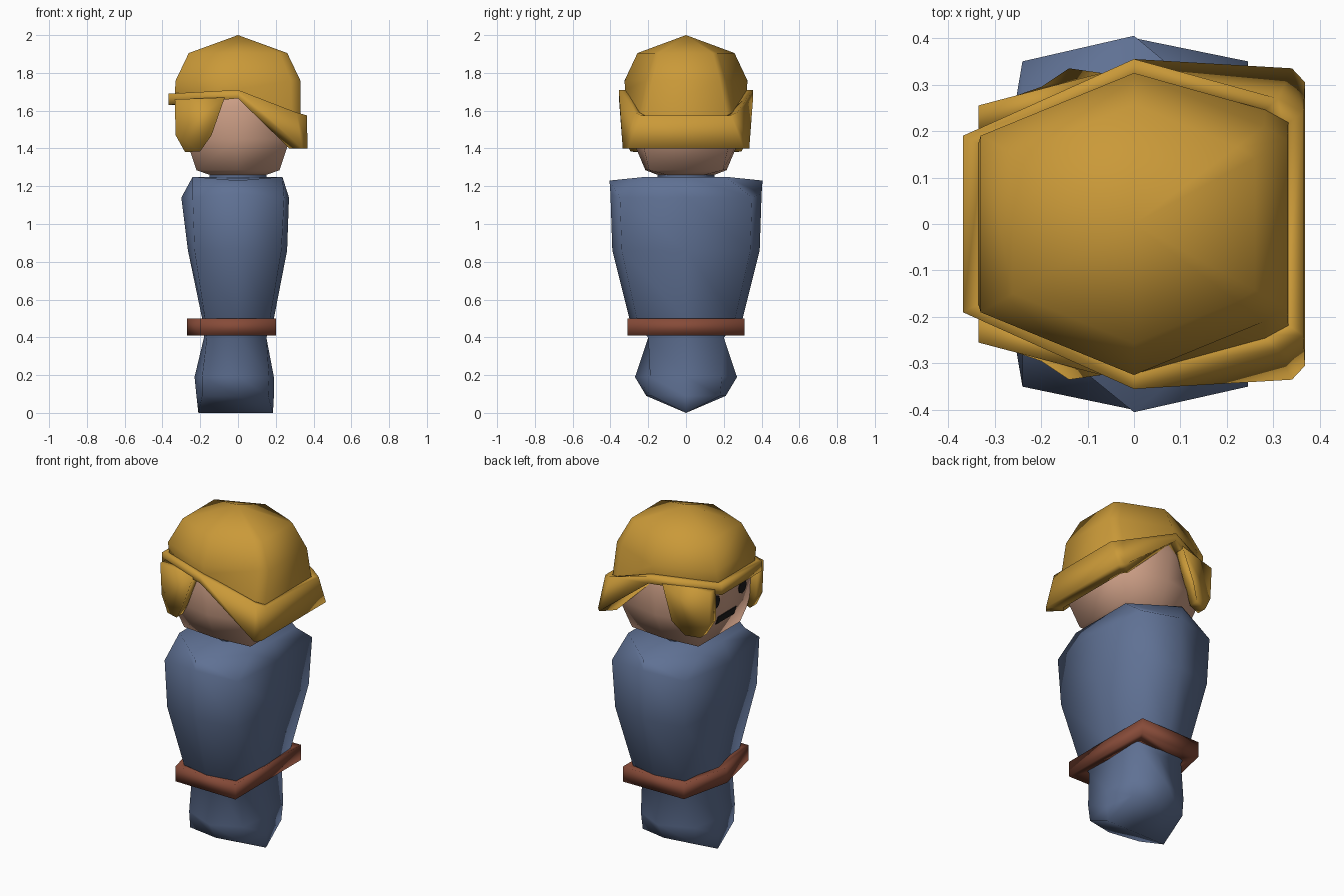
import bpy, bmesh, math

if "Cube" in bpy.data.objects:
    bpy.data.objects.remove(bpy.data.objects["Cube"])


def material(name, rgb):
    m = bpy.data.materials.new(name)
    m.use_nodes = True
    m.diffuse_color = (*rgb, 1)
    bsdf = next(n for n in m.node_tree.nodes if n.type == "BSDF_PRINCIPLED")
    bsdf.inputs["Base Color"].default_value = (*rgb, 1)
    bsdf.inputs["Roughness"].default_value = 0.9
    return m


BLUE = material("slate blue cloth", (0.115, 0.165, 0.295))
SKIN = material("skin", (0.6, 0.34, 0.235))
HAIR = material("golden hair", (0.59, 0.32, 0.04))
BELT = material("red brown leather", (0.24, 0.07, 0.04))
DARK = material("near black", (0.012, 0.011, 0.011))


def loft(name, rings, mat, caps=True, loop=False, angle=180):
    """Skin a list of equal-length rings; cap the ends or join last to first."""
    bm = bmesh.new()
    rows = [[bm.verts.new(p) for p in ring] for ring in rings]
    pairs = list(zip(rows, rows[1:]))
    if loop:
        pairs.append((rows[-1], rows[0]))
    for a, b in pairs:
        for i in range(len(a)):
            j = (i + 1) % len(a)
            bm.faces.new((a[i], a[j], b[j], b[i]))
    if caps and not loop:
        bm.faces.new(rows[0])
        bm.faces.new(rows[-1])
    bmesh.ops.remove_doubles(bm, verts=bm.verts, dist=0.0005)
    bmesh.ops.recalc_face_normals(bm, faces=bm.faces)
    mesh = bpy.data.meshes.new(name)
    bm.to_mesh(mesh)
    bm.free()
    mesh.materials.append(mat)
    ob = bpy.data.objects.new(name, mesh)
    bpy.context.collection.objects.link(ob)
    bpy.ops.object.select_all(action="DESELECT")
    ob.select_set(True)
    bpy.context.view_layer.objects.active = ob
    bpy.ops.object.shade_smooth_by_angle(angle=math.radians(angle))


def hexagon(a, b, c, z):
    """Six-sided ring: half width a, side points at y = b, corners at y = c."""
    return [(-a, -c, z), (0, -b, z), (a, -c, z), (a, c, z), (0, b, z), (-a, c, z)]


def mirrored(half):
    """Close a half outline running along -y by mirroring it to +y."""
    return half + [(x, -y, z) for x, y, z in reversed(half)]


# Body: eight-sided sections
def section(z, xl, xr, cl, cr, yc, ym, drop=0):
    return [(xl, 0, z), (cl, -yc, z), (0, -ym, z - drop), (cr, -yc, z),
            (xr, 0, z), (cr, yc, z), (0, ym, z - drop), (cl, yc, z)]


loft("body", [
    section(1.25, -.24, .235, -.24, .235, .21, .405, .02),
    section(1.14, -.30, .27, -.24, .245, .35, .40, -.02),
    section(.86, -.265, .26, -.23, .23, .34, .39),
    section(.5, -.19, .19, -.175, .17, .26, .30),
    section(.4, -.18, .14, -.165, .15, .2, .20),
    section(.19, -.23, .19, -.19, .165, .19, .27),
    section(.09, -.22, .19, -.19, .16, .18, .21),
    section(0, -.21, .185, -.21, .185, 0, 0),
], BLUE)
loft("neck", [hexagon(.15, .15, .09, 1.23), hexagon(.15, .15, .09, 1.28)], BLUE)

# Belt: square at the back, coming to a shallow point at the front
belt_plan = [(-.27, 0), (-.2, -.305), (.2, -.31)]
belt_rings = []
for scale, z in ((1, .5), (1, .41), (.65, .42), (.8, .49)):
    belt_rings.append(mirrored([(x * scale, y * scale, z) for x, y in belt_plan]))
loft("belt", belt_rings, BELT, loop=True)

# Head
loft("head", [hexagon(.15, .15, .1, 1.26), hexagon(.22, .215, .195, 1.285),
              hexagon(.275, .285, .235, 1.45), hexagon(.29, .3, .19, 1.62),
              hexagon(.26, .27, .15, 1.75)], SKIN)


def face_x(z):
    """Front of the face at a given height."""
    return -(.275 + (z - 1.45) * (.333 if z < 1.45 else .088))


def face_plate(name, outline):
    rings = [[(face_x(z) + off, y, z) for y, z in outline] for off in (.004, -.005)]
    loft(name, rings, DARK, angle=30)


# Eyes and mouth as thin plates on the face
for side, y0 in (("right", .125), ("left", -.125)):
    face_plate(side + "_eye", [(y0 + .036 * math.cos(k * math.pi / 4),
                                1.54 + .042 * math.sin(k * math.pi / 4)) for k in range(8)])
face_plate("mouth", [(-.085, 1.385), (.085, 1.385), (.085, 1.435), (-.085, 1.435)])

# Hair band: thin over the face, deep, low and flared at the back
band_top = [(-.368, -.19, 1.69), (0, -.355, 1.71), (.31, -.27, 1.59), (.365, -.24, 1.575)]
band_bottom = [(-.368, -.19, 1.63), (0, -.355, 1.665), (.34, -.335, 1.4), (.368, -.305, 1.4)]


def band_ring(scale, edge):
    return mirrored([(x * scale, y * scale, z) for x, y, z in edge])


loft("hair_band", [band_ring(1, band_top), band_ring(1, band_bottom),
                   band_ring(.8, band_bottom), band_ring(.88, band_top)], HAIR, loop=True)

# Hair crown: rises from inside the band
crown_plan = [(-.33, -.19), (0, -.325), (.28, -.21), (.33, -.18)]
crown_rings = [band_ring(.91, band_top)]
for scale, z in ((1, 1.76), (.79, 1.905), (0, 2)):
    crown_rings.append(mirrored([(x * scale, y * scale, z) for x, y in crown_plan]))
loft("hair_crown", crown_rings, HAIR, caps=False)

# Side locks hanging from the band, tucked in at the tips
lock = [(-.335, .255, 1.66), (-.33, .25, 1.47), (-.28, .265, 1.38),
        (-.2, .295, 1.385), (-.14, .335, 1.47), (-.07, .325, 1.67)]
for side, s in (("left", -1), ("right", 1)):
    rings = [[(x, s * (y - inset), z) for x, y, z in lock] for inset in (0, .06)]
    loft(side + "_side_lock", rings, HAIR)
